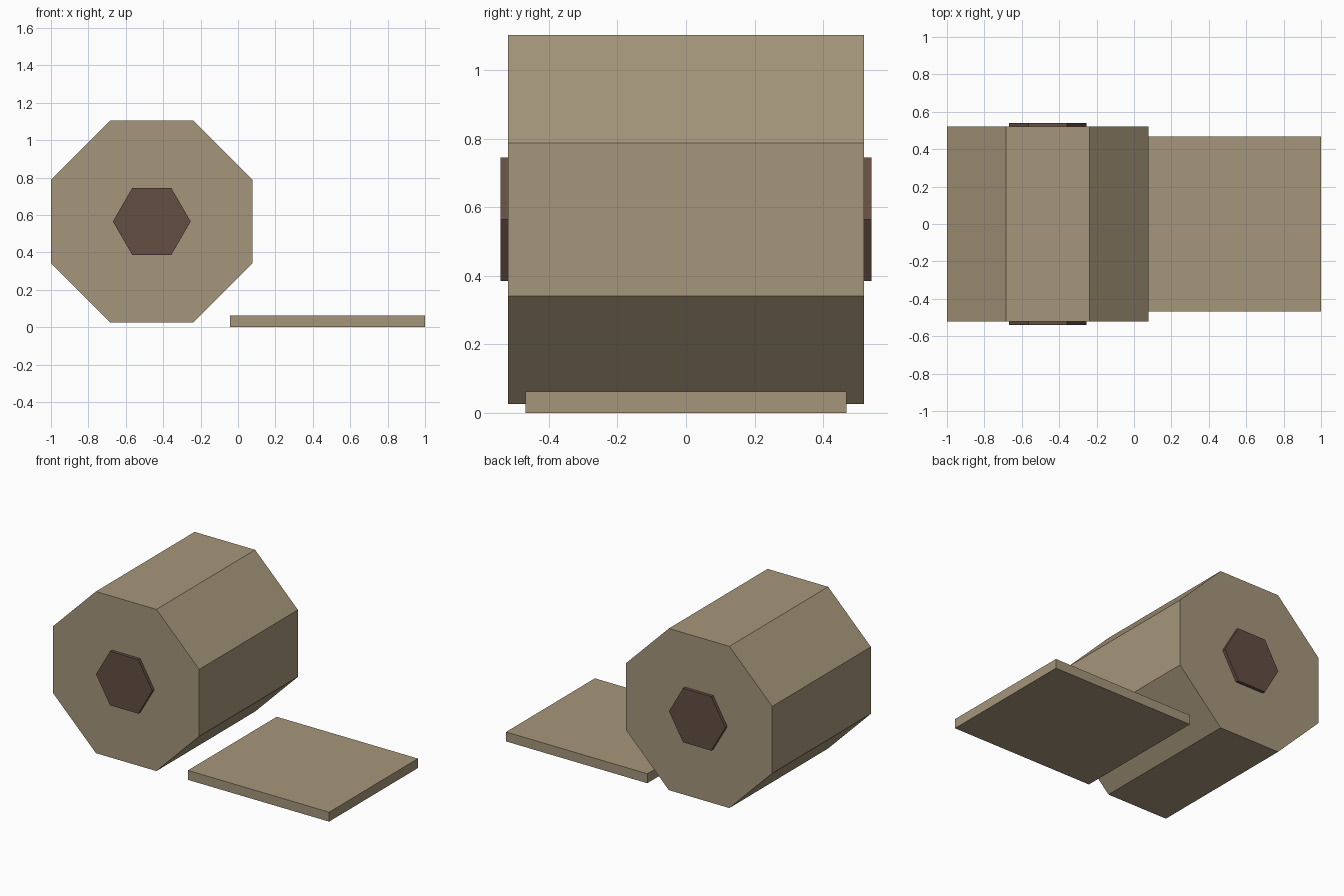
import bpy, bmesh, math
from mathutils import Vector

if "Cube" in bpy.data.objects:
    bpy.data.objects.remove(bpy.data.objects["Cube"])


def material(name, color):
    m = bpy.data.materials.new(name)
    m.diffuse_color = (*color, 1)
    m.use_nodes = True
    m.node_tree.nodes["Principled BSDF"].inputs["Base Color"].default_value = m.diffuse_color
    return m


def prism(name, profile, half_depth, mat):
    """Extrude an x-z profile along y, centred on y = 0."""
    bm = bmesh.new()
    face = bm.faces.new([bm.verts.new((x, -half_depth, z)) for x, z in profile])
    ext = bmesh.ops.extrude_face_region(bm, geom=[face])
    verts = [v for v in ext["geom"] if isinstance(v, bmesh.types.BMVert)]
    bmesh.ops.translate(bm, verts=verts, vec=Vector((0, 2 * half_depth, 0)))
    bmesh.ops.recalc_face_normals(bm, faces=bm.faces)
    mesh = bpy.data.meshes.new(name)
    bm.to_mesh(mesh)
    bm.free()
    mesh.materials.append(mat)
    obj = bpy.data.objects.new(name, mesh)
    bpy.context.collection.objects.link(obj)
    return obj


def polygon(cx, cz, radius, sides, start):
    angles = [start + math.tau * i / sides for i in range(sides)]
    return [(cx + radius * math.cos(a), cz + radius * math.sin(a)) for a in angles]


tan = material("tan cloth", (0.38, 0.305, 0.196))
brown = material("dark brown core", (0.125, 0.077, 0.055))

CX, CZ = -0.461, 0.565

# Octagonal roll, flat side down
prism("roll", polygon(CX, CZ, 0.539 / math.cos(math.pi / 8), 8, math.pi / 8), 0.52, tan)

# Hexagonal core poking out of both ends
prism("roll_core", polygon(CX, CZ, 0.208, 6, 0), 0.541, brown)

# Unrolled flat end
prism("unrolled_flap", [(-0.042, 0), (1, 0), (1, 0.063), (-0.042, 0.063)], 0.468, tan)
